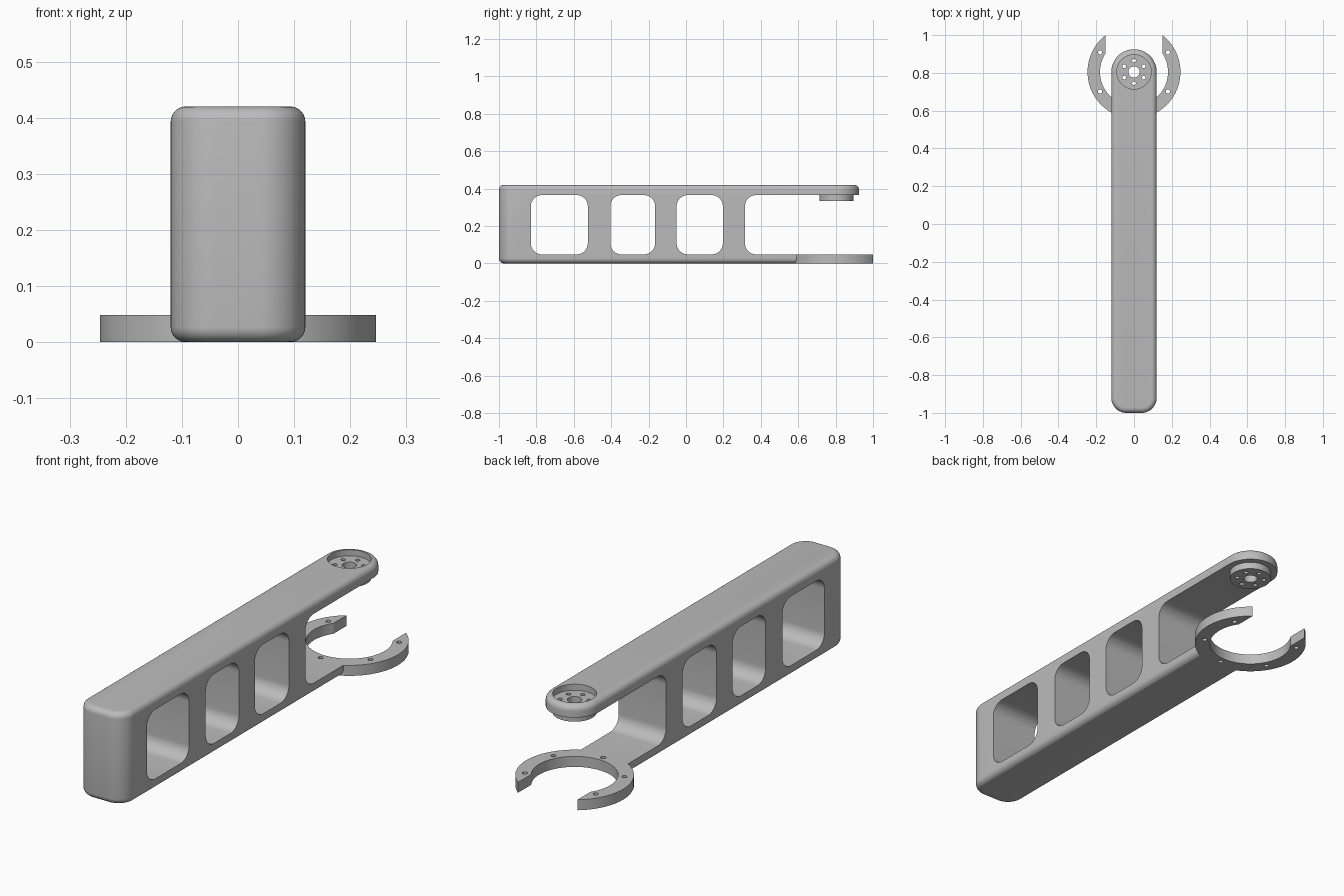
import bpy, bmesh
from math import sin, cos, acos, radians, pi
from mathutils import Vector

if "Cube" in bpy.data.objects:
    bpy.data.objects.remove(bpy.data.objects["Cube"])

HALF, TOP, FLOOR, CEIL = 0.12, 0.42, 0.048, 0.365
PIVOT = 0.805          # y of the motor axis
RING_OUT, RING_IN, GAP = 0.246, 0.18, 0.15

grey = bpy.data.materials.new("plain grey")
grey.use_nodes = True
colour = (0.5, 0.5, 0.5, 1)
grey.diffuse_color = colour
grey.node_tree.nodes["Principled BSDF"].inputs["Base Color"].default_value = colour


def arc(cx, cy, r, start, end, steps):
    return [(cx + r * cos(start + (end - start) * i / steps),
             cy + r * sin(start + (end - start) * i / steps)) for i in range(steps + 1)]


def rounded_rect(a0, a1, b0, b1, r, steps=10):
    corners = [(a1 - r, b1 - r), (a0 + r, b1 - r), (a0 + r, b0 + r), (a1 - r, b0 + r)]
    return [p for i, (a, b) in enumerate(corners)
            for p in arc(a, b, r, i * pi / 2, (i + 1) * pi / 2, steps)]


def prism(name, outline, low, high, axis="z", fillet=0):
    """Extrude an outline along z (points are x, y) or along x (points are y, z)."""
    bm = bmesh.new()
    place = (lambda a, b: (a, b, low)) if axis == "z" else (lambda a, b: (low, a, b))
    base = bm.faces.new([bm.verts.new(place(a, b)) for a, b in outline])
    move = Vector((0, 0, high - low)) if axis == "z" else Vector((high - low, 0, 0))
    extruded = bmesh.ops.extrude_face_region(bm, geom=[base], use_keep_orig=True)
    bmesh.ops.translate(bm, vec=move,
                        verts=[v for v in extruded["geom"] if isinstance(v, bmesh.types.BMVert)])
    bmesh.ops.recalc_face_normals(bm, faces=bm.faces)
    if fillet:
        rims = [e for e in bm.edges if abs(e.verts[0].co.z - e.verts[1].co.z) < 1e-6]
        bmesh.ops.bevel(bm, geom=rims, offset=fillet, segments=6, profile=0.5, affect="EDGES")
    mesh = bpy.data.meshes.new(name)
    bm.to_mesh(mesh)
    bm.free()
    mesh.materials.append(grey)
    obj = bpy.data.objects.new(name, mesh)
    bpy.context.collection.objects.link(obj)
    return obj


def cylinder(name, x, y, r, low, high, steps=24):
    return prism(name, arc(x, y, r, 0, 2 * pi, steps)[:-1], low, high)


def combine(target, tool, operation="DIFFERENCE"):
    mod = target.modifiers.new("combine", "BOOLEAN")
    mod.operation, mod.solver, mod.object = operation, "EXACT", tool
    bpy.context.view_layer.objects.active = target
    bpy.ops.object.modifier_apply(modifier=mod.name)
    bpy.data.objects.remove(tool)


# Arm: rounded bar with a semicircular far end and softened rims
outline = (arc(0, PIVOT, HALF, 0, pi, 40)
           + arc(-0.04, -0.92, 0.08, pi, 1.5 * pi, 14)
           + arc(0.04, -0.92, 0.08, 1.5 * pi, 2 * pi, 14))
arm = prism("arm", outline, 0, TOP, fillet=0.027)

# Side windows, the last one open at the far end
for y0, y1 in ((-0.83, -0.525), (-0.405, -0.165), (-0.05, 0.197), (0.315, 1.3)):
    combine(arm, prism("window_cutter", rounded_rect(y0, y1, FLOOR, CEIL, 0.06), -0.3, 0.3, "x"))

# Lower beam stops inside the ring, upper beam is bored for the motor plate
combine(arm, cylinder("ring_clearance", 0, PIVOT, 0.21, -0.1, 0.2, 72))
combine(arm, cylinder("plate_bore", 0, PIVOT, 0.091, 0.3, 0.5, 48))

# Open clamp ring, trimmed straight at both tips
a_out, a_in = acos(GAP / RING_OUT), acos(GAP / RING_IN)
ring = prism("ring",
             arc(0, PIVOT, RING_OUT, a_out, -pi - a_out, 72)
             + arc(0, PIVOT, RING_IN, -pi - a_in, a_in, 64), 0, FLOOR)
combine(arm, ring, "UNION")
for angle in (30, 150, 210, 270, 330):
    a = radians(angle)
    combine(arm, cylinder("ring_hole", 0.207 * cos(a), PIVOT + 0.207 * sin(a), 0.011, -0.1, 0.2))

# Motor plate: sunk below the top, proud of the underside, drilled
plate = cylinder("motor_plate", 0, PIVOT, 0.091, 0.333, 0.392, 48)
combine(plate, cylinder("axle_hole", 0, PIVOT, 0.03, 0.2, 0.6, 32))
for i in range(6):
    a = radians(30 + 60 * i)
    combine(plate, cylinder("screw_hole", 0.06 * cos(a), PIVOT + 0.06 * sin(a), 0.01, 0.2, 0.6, 16))

# Smooth shading with sharp edges kept
for obj in (arm, plate):
    bpy.ops.object.select_all(action="DESELECT")
    obj.select_set(True)
    bpy.context.view_layer.objects.active = obj
    bpy.ops.object.shade_smooth_by_angle(angle=radians(30))
